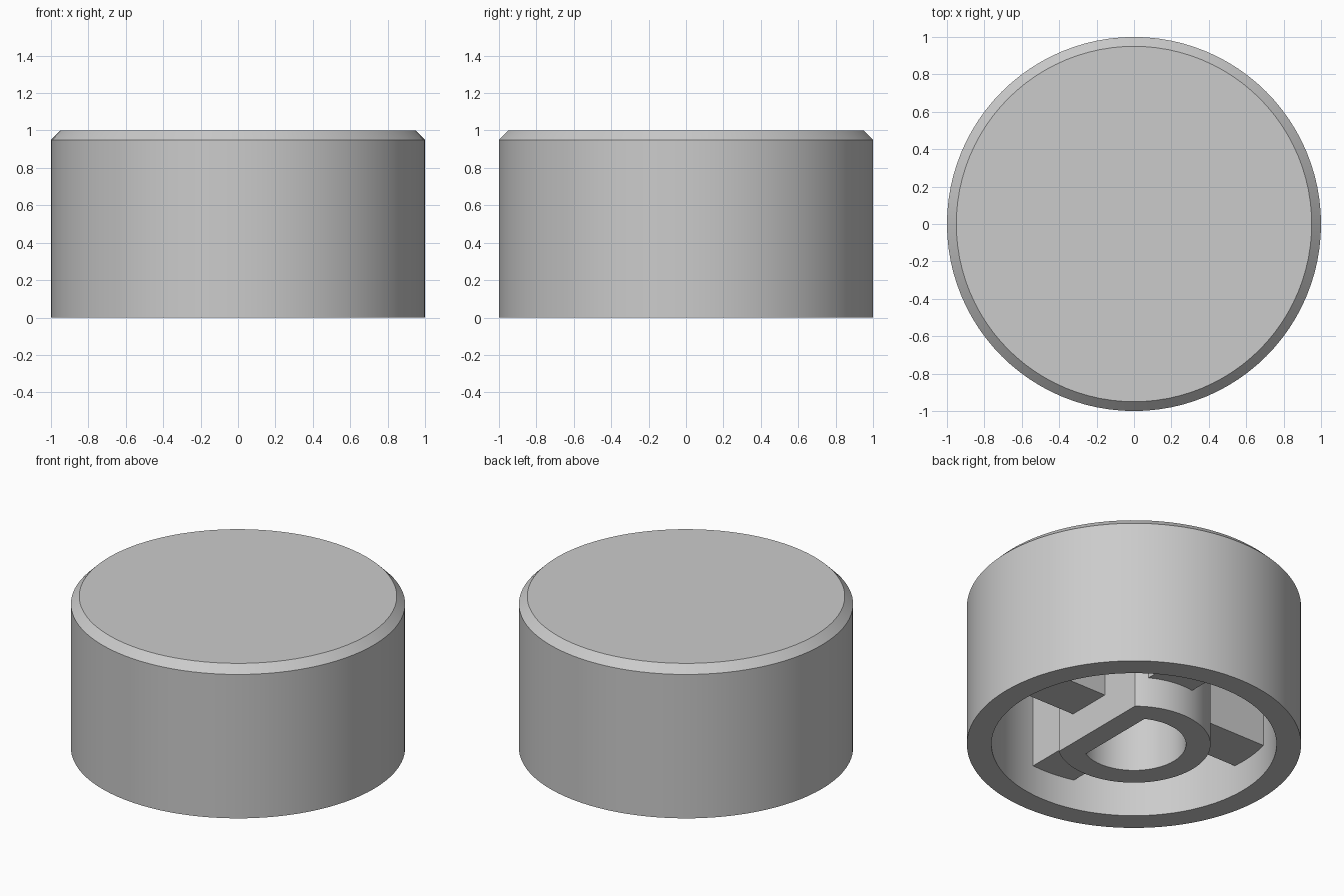
import bpy, bmesh, math
from mathutils import Matrix

cube = bpy.data.objects.get("Cube")
if cube:
    bpy.data.objects.remove(cube, do_unlink=True)

SIDES = 96
CEILING = 0.85
WALL_INNER = 0.853

grey = bpy.data.materials.new("plain_grey")
grey.use_nodes = True
colour = (0.6, 0.6, 0.6, 1)
grey.diffuse_color = colour
grey.node_tree.nodes["Principled BSDF"].inputs["Base Color"].default_value = colour


def finish(name, bm, smooth=True):
    bmesh.ops.recalc_face_normals(bm, faces=bm.faces)
    mesh = bpy.data.meshes.new(name)
    bm.to_mesh(mesh)
    bm.free()
    mesh.materials.append(grey)
    obj = bpy.data.objects.new(name, mesh)
    bpy.context.collection.objects.link(obj)
    if smooth:
        bpy.ops.object.select_all(action="DESELECT")
        obj.select_set(True)
        bpy.context.view_layer.objects.active = obj
        bpy.ops.object.shade_smooth_by_angle(angle=math.radians(30))
    return obj


def bridge(bm, a, b):
    for i in range(len(a)):
        j = (i + 1) % len(a)
        bm.faces.new((a[i], a[j], b[j], b[i]))


# Hollow cap: a turned profile with a chamfered top edge
bm = bmesh.new()
profile = [(0.95, 1), (1, 0.95), (1, 0), (WALL_INNER, 0), (WALL_INNER, CEILING)]
rings = []
for r, z in profile:
    angles = [math.tau * i / SIDES for i in range(SIDES)]
    rings.append([bm.verts.new((r * math.cos(t), r * math.sin(t), z)) for t in angles])
for a, b in zip(rings, rings[1:]):
    bridge(bm, a, b)
bm.faces.new(rings[0])
bm.faces.new(rings[-1])
finish("cap_shell", bm)


# Shaft socket: a D-shaped tube with its flat towards +x
def d_loop(bm, radius, flat, z):
    start = math.acos(flat / radius)
    step = (math.tau - 2 * start) / (SIDES - 1)
    return [bm.verts.new((radius * math.cos(start + i * step),
                          radius * math.sin(start + i * step), z))
            for i in range(SIDES)]


bm = bmesh.new()
top = CEILING + 0.02
loops = [d_loop(bm, 0.458, 0.29, top), d_loop(bm, 0.458, 0.29, 0),
         d_loop(bm, 0.311, 0.148, 0), d_loop(bm, 0.311, 0.148, top)]
for i in range(4):
    bridge(bm, loops[i], loops[(i + 1) % 4])
finish("shaft_socket", bm)

# Four offset ribs in a pinwheel, joining the socket to the wall
for k, name in enumerate(("left", "back", "right", "front")):
    inner, outer = (0.22 if k == 0 else 0.36), 0.88
    low, high, bottom = -0.223, 0.075, 0.2
    bm = bmesh.new()
    bmesh.ops.create_cube(bm, size=1)
    bmesh.ops.scale(bm, vec=(outer - inner, high - low, top - bottom), verts=bm.verts)
    bmesh.ops.translate(bm, verts=bm.verts,
                        vec=((inner + outer) / 2, (low + high) / 2, (top + bottom) / 2))
    bmesh.ops.rotate(bm, verts=bm.verts, cent=(0, 0, 0),
                     matrix=Matrix.Rotation(k * math.pi / 2, 3, "Z"))
    finish(name + "_rib", bm, smooth=False)
